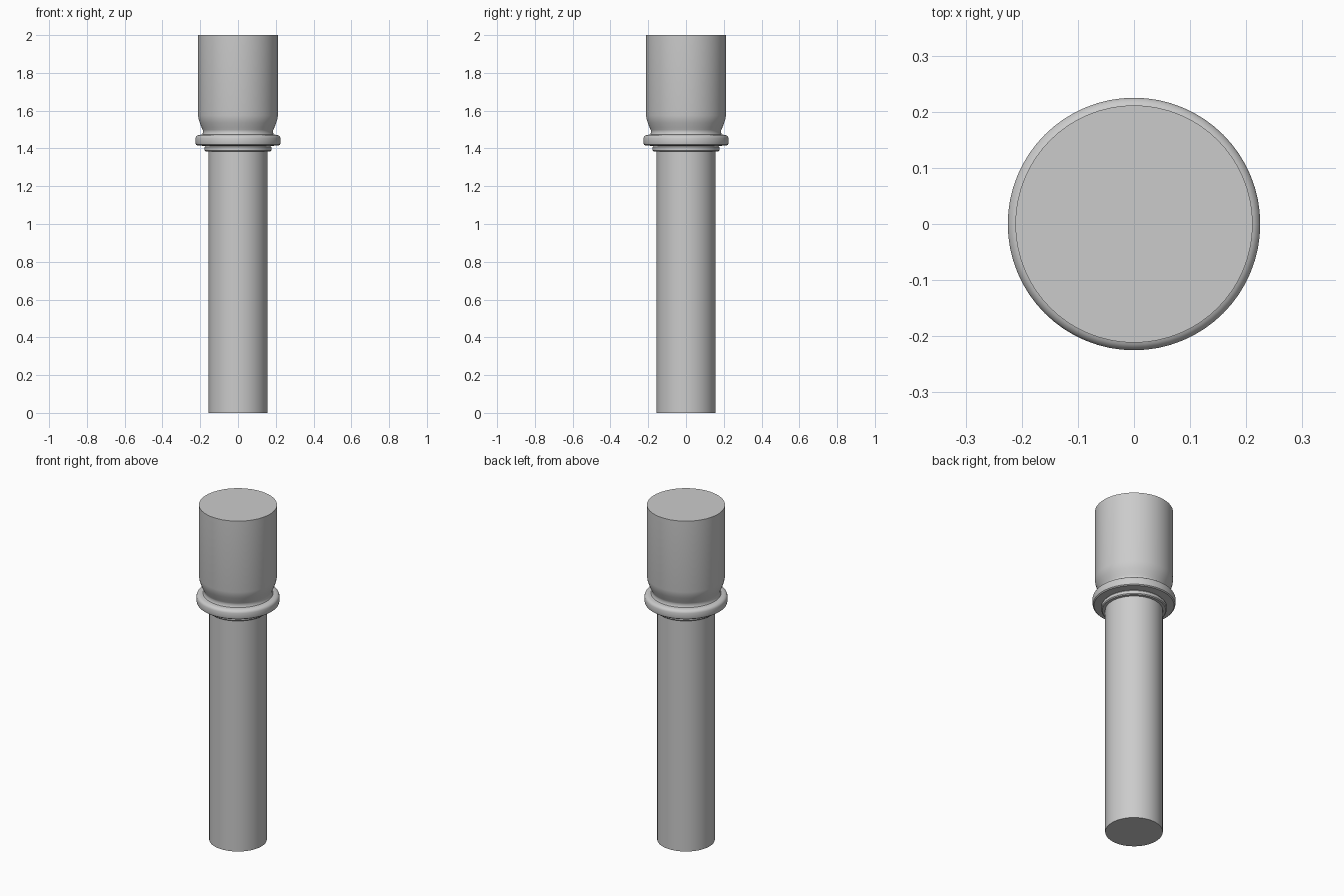
import bpy, bmesh, math

if "Cube" in bpy.data.objects:
    bpy.data.objects.remove(bpy.data.objects["Cube"])

grey = bpy.data.materials.new("plain grey")
grey.diffuse_color = (0.6, 0.6, 0.6, 1)
grey.use_nodes = True
grey.node_tree.nodes["Principled BSDF"].inputs["Base Color"].default_value = grey.diffuse_color


def lathe(name, profile, sides=64):
    """Closed solid turned about z from (radius, height) points."""
    bm = bmesh.new()
    rings = [[bm.verts.new((r * math.cos(2 * math.pi * i / sides),
                            r * math.sin(2 * math.pi * i / sides), z))
              for i in range(sides)] for r, z in profile]
    for a, b in zip(rings, rings[1:]):
        for i in range(sides):
            j = (i + 1) % sides
            bm.faces.new((a[i], a[j], b[j], b[i]))
    bm.faces.new(rings[0][::-1])
    bm.faces.new(rings[-1])
    me = bpy.data.meshes.new(name)
    bm.to_mesh(me)
    bm.free()
    me.materials.append(grey)
    ob = bpy.data.objects.new(name, me)
    bpy.context.collection.objects.link(ob)
    bpy.context.view_layer.objects.active = ob
    ob.select_set(True)
    bpy.ops.object.shade_smooth_by_angle(angle=math.radians(35))
    ob.select_set(False)
    return ob


# One continuous turned profile: handle, lower bead, collar, neck, head
lathe("turned_mallet", [
    (0.156, 0), (0.156, 1.385),                                   # handle
    (0.172, 1.385), (0.177, 1.39), (0.177, 1.407), (0.172, 1.413),  # bead
    (0.187, 1.414), (0.217, 1.416), (0.223, 1.421), (0.225, 1.43),  # collar
    (0.225, 1.455), (0.222, 1.463), (0.215, 1.469), (0.205, 1.472),
    (0.190, 1.473), (0.187, 1.479), (0.185, 1.492),                # neck
    (0.187, 1.498), (0.193, 1.512), (0.202, 1.535),                # head
    (0.208, 1.553), (0.2115, 1.575), (0.2115, 2.0)])
